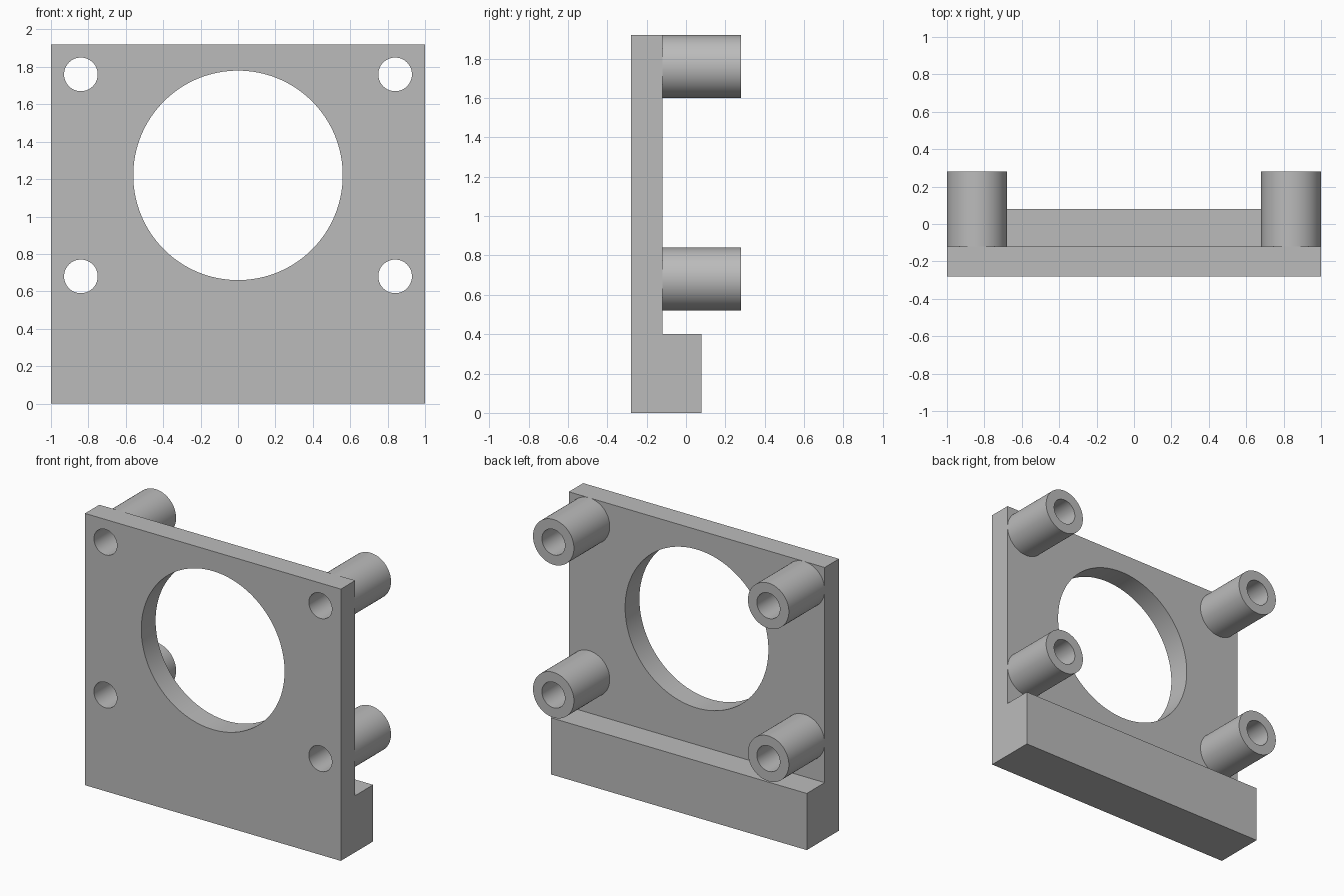
import bpy, bmesh, math
from mathutils import Matrix, Vector

cube = bpy.data.objects.get("Cube")
if cube:
    bpy.data.objects.remove(cube, do_unlink=True)

FRONT, PLATE_BACK, FOOT_BACK, POST_BACK = -0.28, -0.12, 0.08, 0.28
HEIGHT, FOOT_TOP = 1.92, 0.4
POST_X, POST_R, BORE_R = 0.84, 0.16, 0.09
POST_Z = {"lower": 0.68, "upper": 1.76}
WINDOW_Z, WINDOW_R = 1.22, 0.56

grey = bpy.data.materials.new("plain grey")
grey.use_nodes = True
colour = (0.5, 0.5, 0.5, 1)
grey.diffuse_color = colour
grey.node_tree.nodes["Principled BSDF"].inputs["Base Color"].default_value = colour


def make_object(name, bm):
    bmesh.ops.recalc_face_normals(bm, faces=bm.faces)
    mesh = bpy.data.meshes.new(name)
    bm.to_mesh(mesh)
    bm.free()
    mesh.materials.append(grey)
    obj = bpy.data.objects.new(name, mesh)
    bpy.context.collection.objects.link(obj)
    return obj


def cylinder(name, x, z, radius, y0, y1, sides=64):
    """Cylinder lying along y between y0 and y1."""
    bm = bmesh.new()
    place = Matrix.Translation((x, (y0 + y1) / 2, z)) @ Matrix.Rotation(math.pi / 2, 4, "X")
    bmesh.ops.create_cone(bm, cap_ends=True, segments=sides, radius1=radius,
                          radius2=radius, depth=y1 - y0, matrix=place)
    return make_object(name, bm)


def cut(obj, cutters):
    """Cut the given shapes out of the object, then apply."""
    bpy.context.view_layer.objects.active = obj
    for cutter in cutters:
        mod = obj.modifiers.new("hole", "BOOLEAN")
        mod.operation = "DIFFERENCE"
        mod.solver = "EXACT"
        mod.object = cutter
        bpy.ops.object.modifier_apply(modifier=mod.name)


# L-shaped bracket: upright plate and foot, one side profile swept across x
bm = bmesh.new()
profile = [(FRONT, 0), (FOOT_BACK, 0), (FOOT_BACK, FOOT_TOP),
           (PLATE_BACK, FOOT_TOP), (PLATE_BACK, HEIGHT), (FRONT, HEIGHT)]
side = bm.faces.new([bm.verts.new((-1, y, z)) for y, z in profile])
swept = bmesh.ops.extrude_face_region(bm, geom=[side])["geom"]
bmesh.ops.translate(bm, vec=Vector((2, 0, 0)),
                    verts=[v for v in swept if isinstance(v, bmesh.types.BMVert)])
bracket = make_object("bracket_plate", bm)

# Hollow posts at the four corners, with bores running through the plate
parts = [bracket]
cutters = [cylinder("window_cutter", 0, WINDOW_Z, WINDOW_R, -0.5, 0.5, 128)]
for level, z in POST_Z.items():
    for hand, x in (("right", -POST_X), ("left", POST_X)):
        bore = cylinder(f"{level}_{hand}_bore_cutter", x, z, BORE_R, -0.5, 0.5)
        post = cylinder(f"{level}_{hand}_post", x, z, POST_R, PLATE_BACK, POST_BACK)
        cut(post, [bore])
        parts.append(post)
        cutters.append(bore)

# Window and bores in the plate
cut(bracket, cutters)
for cutter in cutters:
    bpy.data.objects.remove(cutter, do_unlink=True)

# Smooth round walls, crisp edges
bpy.ops.object.select_all(action="DESELECT")
for part in parts:
    part.select_set(True)
bpy.context.view_layer.objects.active = bracket
bpy.ops.object.shade_smooth_by_angle(angle=math.radians(30))
